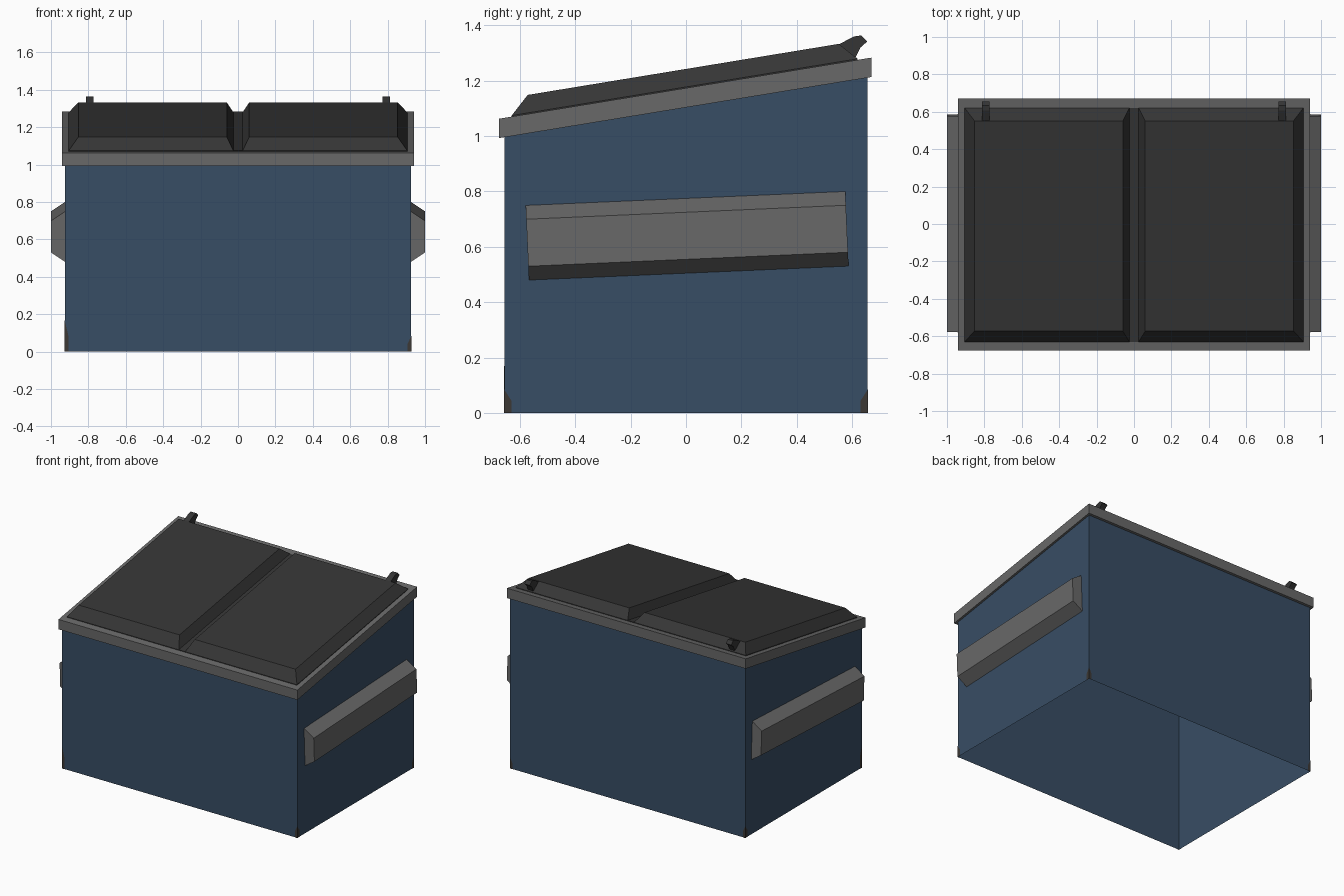
import bpy, math
from mathutils import Matrix

if "Cube" in bpy.data.objects:
    bpy.data.objects.remove(bpy.data.objects["Cube"])

def material(name, rgb):
    m = bpy.data.materials.new(name)
    m.diffuse_color = (*rgb, 1)
    m.use_nodes = True
    m.node_tree.nodes["Principled BSDF"].inputs["Base Color"].default_value = m.diffuse_color
    return m

BLUE = material("blue_paint", (0.039, 0.074, 0.128))
GREY = material("grey_steel", (0.138, 0.138, 0.138))
DARK = material("dark_plastic", (0.036, 0.036, 0.036))
WORN = material("worn_metal", (0.045, 0.040, 0.035))

def build(name, verts, faces, mat):
    me = bpy.data.meshes.new(name)
    me.from_pydata(verts, [], faces)
    me.materials.append(mat)
    ob = bpy.data.objects.new(name, me)
    bpy.context.collection.objects.link(ob)
    return ob

def rim_z(y, off=0.0):
    """Height of the sloping rim top at depth y."""
    return 1.063 + 0.164 * (y + 0.675) + off

def rect(x0, x1, y0, y1):
    return [(x0, y0), (x1, y0), (x1, y1), (x0, y1)]

def loft(name, rings, mat, bottom=True, top=True, closed=False):
    """Skin a stack of equal-length rings, bottom ring first."""
    n, k = len(rings[0]), len(rings)
    faces = [(i * n + j, i * n + (j + 1) % n, ((i + 1) % k) * n + (j + 1) % n, ((i + 1) % k) * n + j)
             for i in range(k if closed else k - 1) for j in range(n)]
    if bottom:
        faces.append(tuple(reversed(range(n))))
    if top:
        faces.append(tuple(range((k - 1) * n, k * n)))
    return build(name, [v for r in rings for v in r], faces, mat)

def sloped(r, off):
    return [(x, y, rim_z(y, off)) for x, y in r]

# bin body: thin walls, open underneath
base = rect(-0.925, 0.925, -0.655, 0.655)
loft("bin_body", [[(x, y, 0) for x, y in base], sloped(base, -0.06)], BLUE, False, False)

# steel rim: sloping frame
outer = rect(-0.94, 0.94, -0.675, 0.671)
inner = rect(-0.895, 0.895, -0.615, 0.61)
loft("rim", [sloped(outer, -0.07), sloped(outer, 0), sloped(inner, 0), sloped(inner, -0.07)],
     GREY, False, False, True)

# lid sheet with two raised panels
sheet = rect(-0.905, 0.905, -0.63, 0.62)
loft("lid_sheet", [sloped(sheet, -0.008), sloped(sheet, 0.004)], DARK)
for side, (a, b, c, d) in {"left": (-0.905, -0.025, -0.853, -0.06),
                           "right": (0.025, 0.905, 0.06, 0.853)}.items():
    loft("lid_panel_" + side, [sloped(rect(a, b, -0.63, 0.62), 0.004),
                               sloped(rect(c, d, -0.572, 0.552), 0.069)], DARK, False)

# lid hinges at the back
hinge = [(0.545, 1.328), (0.61, 1.28), (0.63, 1.32), (0.655, 1.342), (0.633, 1.364), (0.607, 1.36)]
for side, cx in (("left", -0.793), ("right", 0.793)):
    loft("hinge_" + side, [[(cx + s * 0.021, y, z) for y, z in hinge] for s in (-1, 1)], DARK)

# fork pockets: tilted channels on both sides
profile = [(0.925, -0.135), (1.0, -0.085), (1.0, 0.085), (0.925, 0.135)]
tilt = Matrix.Translation((0, 0.004, 0.64)) @ Matrix.Rotation(math.radians(2.5), 4, 'X')
for side, s in (("left", -1), ("right", 1)):
    verts = [(s * x, y, z) for y in (-0.578, 0.578) for x, z in profile]
    faces = [(0, 1, 2, 3), (7, 6, 5, 4)] + [(i + 4, i + 5, i + 1, i) for i in range(3)]
    if s < 0:
        faces = [tuple(reversed(f)) for f in faces]
    build("fork_pocket_" + side, verts, faces, GREY).data.transform(tilt)

# worn paint patches wrapped round the bottom corners
for sx in (-1, 1):
    for sy in (-1, 1):
        h = 0.17 if (sx, sy) == (-1, -1) else 0.085
        X, Y = sx * 0.927, sy * 0.657
        xi, yi = sx * 0.907, sy * 0.63
        verts = [(X, Y, 0), (X, Y, h), (xi, Y, h * 0.5), (xi, Y, 0), (X, yi, h * 0.5), (X, yi, 0)]
        faces = [(0, 1, 2, 3), (0, 5, 4, 1)]
        if sx * sy < 0:
            faces = [tuple(reversed(f)) for f in faces]
        build("worn_corner", verts, faces, WORN)
